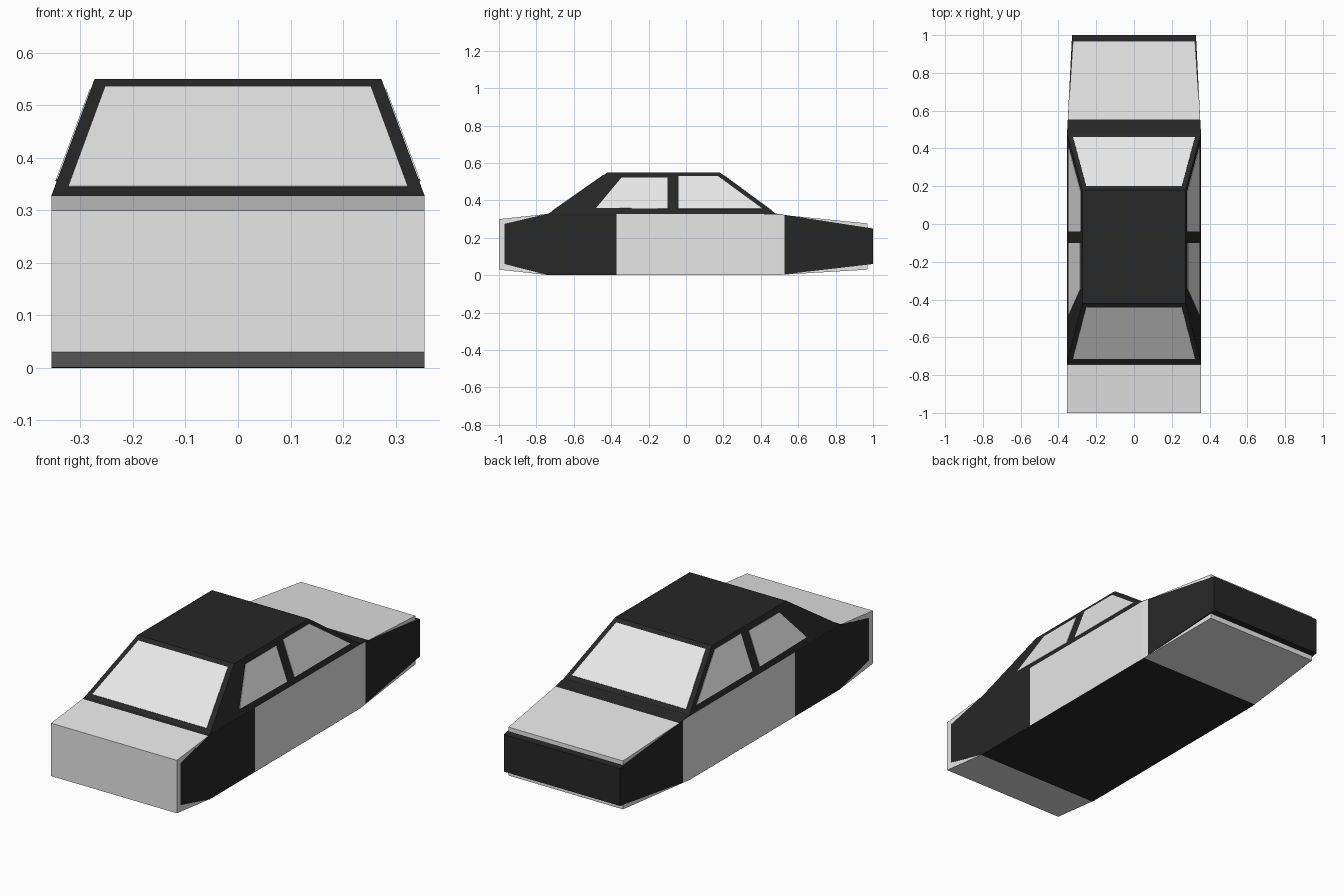
import bpy, bmesh
from mathutils import Vector

if "Cube" in bpy.data.objects:
    bpy.data.objects.remove(bpy.data.objects["Cube"])


def material(name, v):
    m = bpy.data.materials.new(name)
    m.diffuse_color = (v, v, v, 1)
    m.use_nodes = True
    m.node_tree.nodes["Principled BSDF"].inputs["Base Color"].default_value = m.diffuse_color
    return m


LIGHT = material("light grey", 0.8)
DARK = material("near black", 0.02)


def make(name, verts, faces, mat):
    me = bpy.data.meshes.new(name)
    me.from_pydata(verts, [], faces)
    me.materials.append(mat)
    bm = bmesh.new()
    bm.from_mesh(me)
    bmesh.ops.recalc_face_normals(bm, faces=bm.faces)
    bm.to_mesh(me)
    bm.free()
    ob = bpy.data.objects.new(name, me)
    bpy.context.collection.objects.link(ob)
    return ob


def loft(name, rings, mat):
    """Skin four-cornered rings and cap both ends."""
    verts = [p for r in rings for p in r]
    faces = [(0, 1, 2, 3), tuple(len(verts) - 4 + i for i in range(4))]
    for k in range(len(rings) - 1):
        a, b = 4 * k, 4 * k + 4
        faces += [(a + i, a + (i + 1) % 4, b + (i + 1) % 4, b + i) for i in range(4)]
    return make(name, verts, faces, mat)


def section(y, w, z0, z1):
    return [(-w, y, z0), (w, y, z0), (w, y, z1), (-w, y, z1)]


# lower body: light skin with a dark shell almost flush with it
loft("body_skin", [section(*s) for s in (
    (-1, .355, .03, .30), (-.735, .355, .001, .3285),
    (.48, .355, .001, .326), (.97, .323, .03, .277))], LIGHT)
loft("body_shell", [section(*s) for s in (
    (-.97, .3553, .06, .275), (-.735, .3553, 0, .33),
    (.48, .3543, 0, .33), (1, .328, .06, .25))], DARK)

# cabin with sloping sides
def rect(w, y0, y1, z):
    return [(-w, y0, z), (w, y0, z), (w, y1, z), (-w, y1, z)]


loft("cabin", [rect(.3548, -.735, .48, .329), rect(.273, -.42, .18, .55)], DARK)


# window plates lying just proud of the cabin faces
def plate(name, pts, out):
    n = Vector(out).normalized()
    inner = [Vector(p) - n * .003 for p in pts]
    outer = [Vector(p) + n * .002 for p in pts]
    loft(name, [inner, outer], LIGHT)


def end_window(name, y0, y1, out):
    def at(z):
        return y0 + (y1 - y0) * (z - .33) / .22
    plate(name, [(-.323, at(.345), .345), (.323, at(.345), .345),
                 (.253, at(.535), .535), (-.253, at(.535), .535)], out)


end_window("windscreen", -.735, -.42, (0, -.22, .315))
end_window("rear_window", .48, .18, (0, .22, .30))

SIDE = {"front_side_window": [(-.48, .36), (-.345, .522), (-.10, .522), (-.10, .355)],
        "rear_side_window": [(-.04, .355), (-.04, .53), (.17, .53), (.41, .355)]}
for s, label in ((-1, "left"), (1, "right")):
    for name, pts in SIDE.items():
        plate(f"{label}_{name}",
              [(s * (.355 - .082 * (z - .33) / .22), y, z) for y, z in pts],
              (s * .22, 0, .082))
